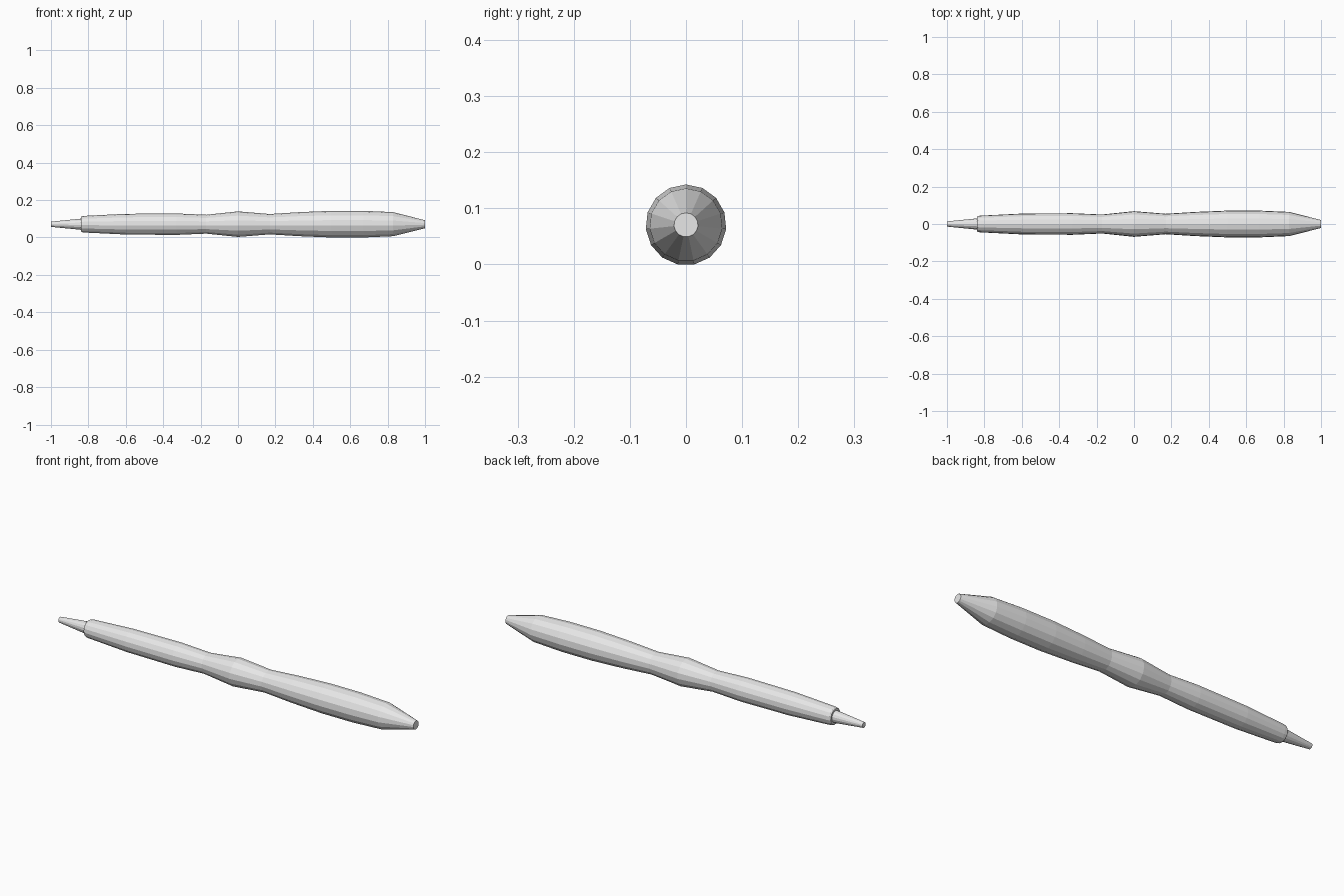
import bpy
import bmesh
import math

cube = bpy.data.objects.get("Cube")
if cube:
    bpy.data.objects.remove(cube, do_unlink=True)

SIDES = 15
AXIS_Z = 0.072 * math.cos(math.pi / SIDES)   # lowest facet rests on z = 0

grey = bpy.data.materials.new("light grey")
grey.use_nodes = True
colour = (0.8, 0.8, 0.8, 1.0)
grey.diffuse_color = colour
grey.node_tree.nodes["Principled BSDF"].inputs["Base Color"].default_value = colour


def turned(name, profile):
    """Revolve (x, radius) points around the x axis and cap both ends."""
    bm = bmesh.new()
    rings = []
    for x, r in profile:
        angles = [2 * math.pi * i / SIDES for i in range(SIDES)]
        rings.append([bm.verts.new((x, r * math.sin(a), AXIS_Z + r * math.cos(a)))
                      for a in angles])
    for a, b in zip(rings, rings[1:]):
        for i in range(SIDES):
            j = (i + 1) % SIDES
            bm.faces.new((a[i], a[j], b[j], b[i]))
    bm.faces.new(rings[0])
    bm.faces.new(rings[-1])
    bmesh.ops.recalc_face_normals(bm, faces=bm.faces)
    mesh = bpy.data.meshes.new(name)
    bm.to_mesh(mesh)
    bm.free()
    mesh.materials.append(grey)
    obj = bpy.data.objects.new(name, mesh)
    bpy.context.collection.objects.link(obj)
    return obj


# Waisted barrel with a tapered rear end and a collar at the tip end
turned("barrel", [
    (-0.84, 0.039), (-0.835, 0.043), (-0.82, 0.045), (-0.6, 0.056),
    (-0.33, 0.058), (-0.17, 0.051), (0.0, 0.069), (0.17, 0.055),
    (0.33, 0.065), (0.5, 0.072), (0.67, 0.072), (0.83, 0.065), (1.0, 0.0215)])

# Narrow writing tip seated in the collar
turned("writing_tip", [(-1.0, 0.014), (-0.83, 0.031)])
